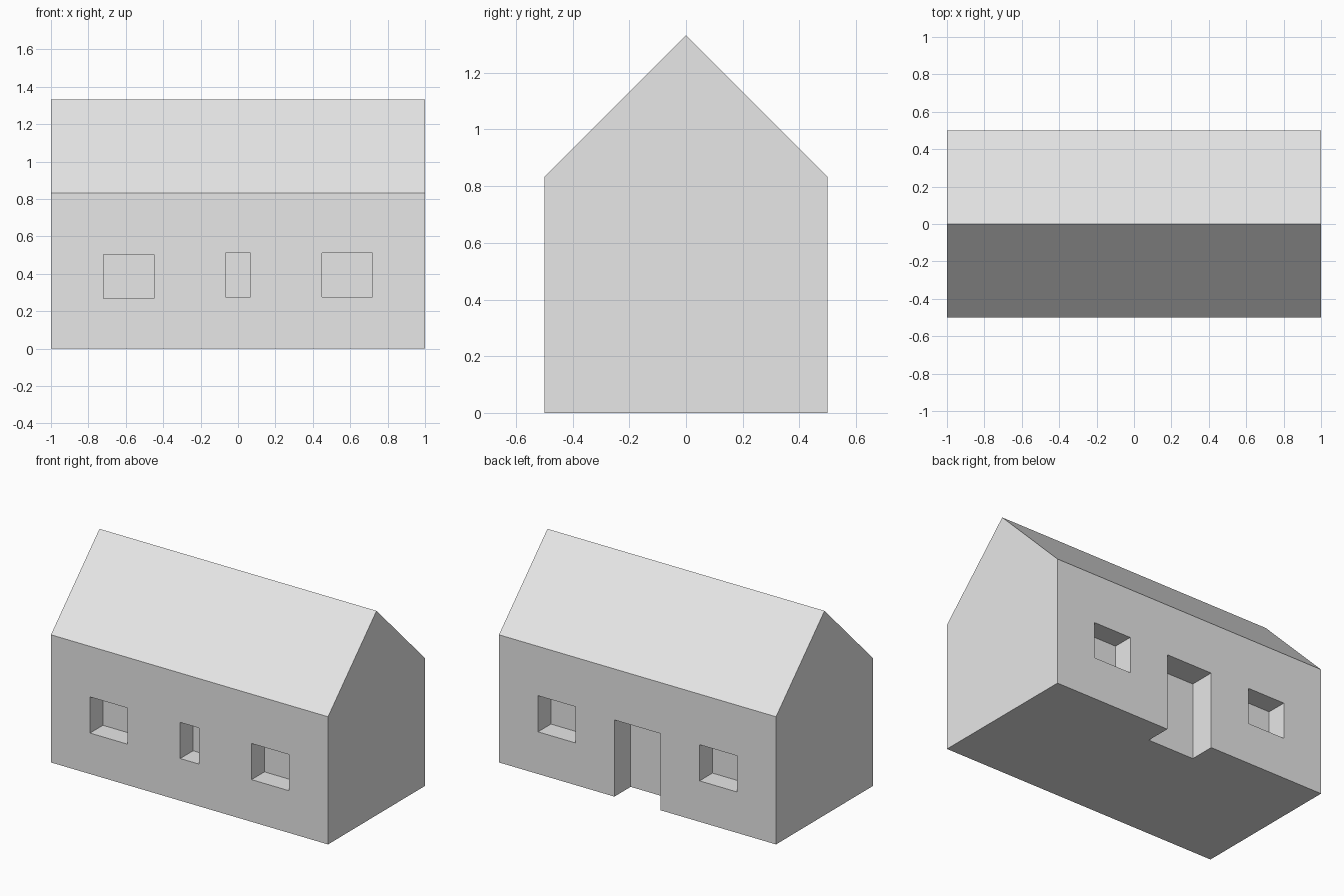
import bpy
import bmesh
from mathutils import Vector

old = bpy.data.objects.get("Cube")
if old:
    bpy.data.objects.remove(old, do_unlink=True)

# One plain colour for the whole house
grey = bpy.data.materials.new("light_grey")
grey.use_nodes = True
colour = (0.8, 0.8, 0.8, 1)
grey.diffuse_color = colour
grey.node_tree.nodes["Principled BSDF"].inputs["Base Color"].default_value = colour

HALF_LENGTH, HALF_DEPTH, EAVES, RIDGE = 1.0, 0.5, 0.833, 1.333


def add_object(name, bm):
    bmesh.ops.recalc_face_normals(bm, faces=bm.faces)
    mesh = bpy.data.meshes.new(name)
    bm.to_mesh(mesh)
    bm.free()
    mesh.materials.append(grey)
    obj = bpy.data.objects.new(name, mesh)
    bpy.context.collection.objects.link(obj)
    return obj


# Solid gabled house: end profile extruded along its length
profile = [(-HALF_DEPTH, 0), (HALF_DEPTH, 0), (HALF_DEPTH, EAVES),
           (0, RIDGE), (-HALF_DEPTH, EAVES)]
bm = bmesh.new()
end = bm.faces.new([bm.verts.new((-HALF_LENGTH, y, z)) for y, z in profile])
ext = bmesh.ops.extrude_face_region(bm, geom=[end])
bmesh.ops.translate(bm, vec=(2 * HALF_LENGTH, 0, 0),
                    verts=[e for e in ext["geom"] if isinstance(e, bmesh.types.BMVert)])
house = add_object("house", bm)


def recess(name, side, x, width, bottom, top, depth):
    """Cut a box-shaped recess into the front (side -1) or back (side 1) wall."""
    bm = bmesh.new()
    bmesh.ops.create_cube(bm, size=1)
    overlap = 0.1
    size = Vector((width, depth + overlap, top - bottom))
    centre = Vector((x, side * (HALF_DEPTH + (overlap - depth) / 2), (top + bottom) / 2))
    for v in bm.verts:
        v.co = v.co * size + centre
    cutter = add_object(name + "_cutter", bm)
    cutter.hide_render = True
    mod = house.modifiers.new(name, "BOOLEAN")
    mod.operation = "DIFFERENCE"
    mod.solver = "EXACT"
    mod.object = cutter
    bpy.context.view_layer.objects.active = house
    bpy.ops.object.modifier_apply(modifier=mod.name)
    bpy.data.objects.remove(cutter, do_unlink=True)


# Matching pairs of windows in the front and back walls
for side, wall in ((-1, "front"), (1, "back")):
    recess(wall + "_right_window", side, -0.583, 0.27, 0.267, 0.503, 0.133)
    recess(wall + "_left_window", side, 0.583, 0.27, 0.275, 0.511, 0.133)

# Narrow middle window in front, doorway open at the floor behind
recess("front_middle_window", -1, 0, 0.134, 0.275, 0.511, 0.133)
recess("back_doorway", 1, 0, 0.333, -0.1, 0.5, 0.167)
